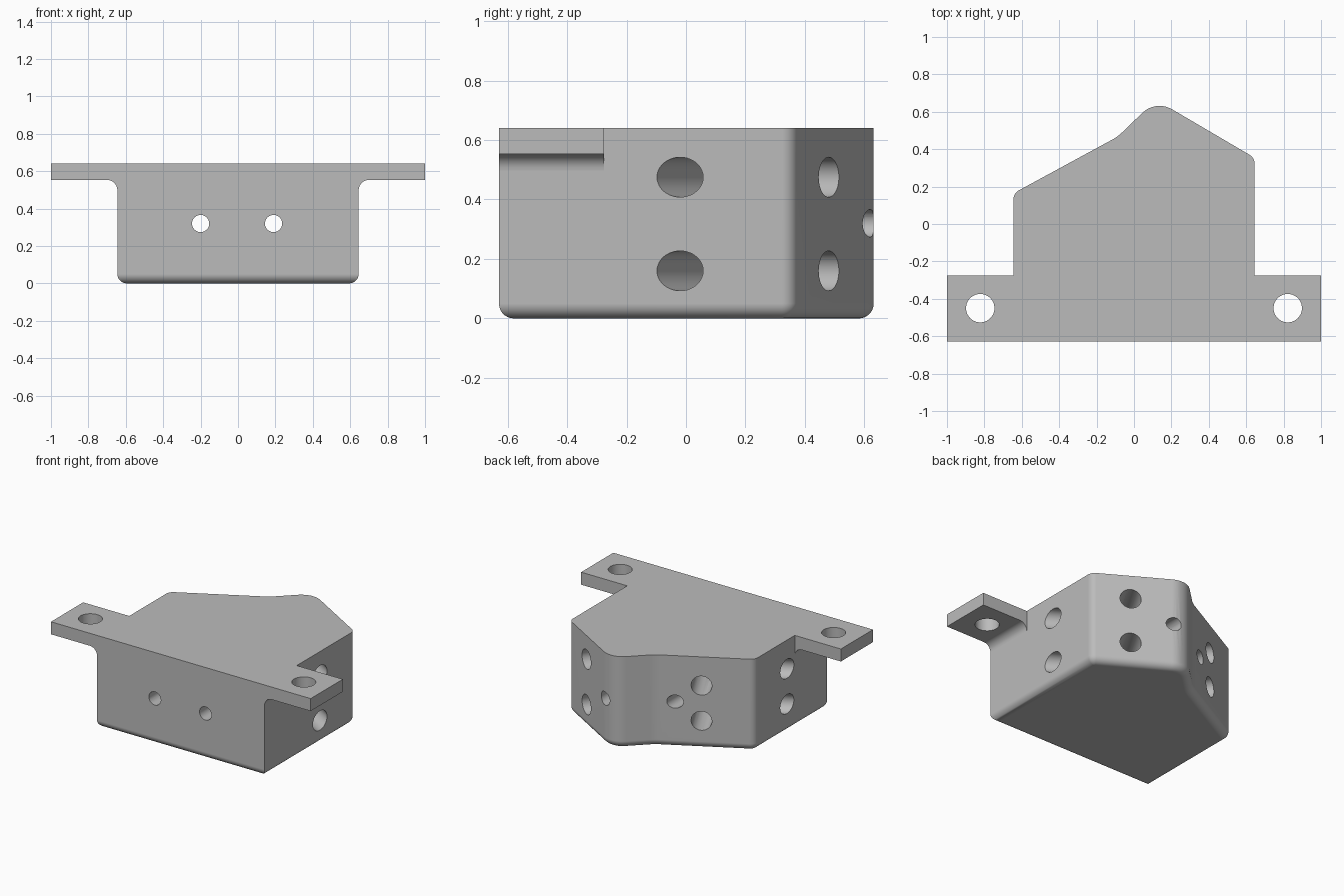
import bpy, bmesh, math
from mathutils import Vector, Matrix

cube = bpy.data.objects.get("Cube")
if cube:
    bpy.data.objects.remove(cube, do_unlink=True)

HEIGHT, FRONT, WALL, ROUND = 0.64, -0.629, 0.645, 0.05

grey = bpy.data.materials.new("plain grey")
grey.use_nodes = True
colour = (0.5, 0.5, 0.5, 1)
grey.diffuse_color = colour
grey.node_tree.nodes["Principled BSDF"].inputs["Base Color"].default_value = colour


def new_object(name, bm):
    bmesh.ops.recalc_face_normals(bm, faces=bm.faces)
    mesh = bpy.data.meshes.new(name)
    bm.to_mesh(mesh)
    bm.free()
    mesh.materials.append(grey)
    obj = bpy.data.objects.new(name, mesh)
    bpy.context.collection.objects.link(obj)
    return obj


def loft(rings):
    """Join equal rings of points into a capped solid."""
    bm = bmesh.new()
    loops = [[bm.verts.new(p) for p in ring] for ring in rings]
    for a, b in zip(loops, loops[1:]):
        for i in range(len(a)):
            j = (i + 1) % len(a)
            bm.faces.new((a[i], a[j], b[j], b[i]))
    bm.faces.new(loops[0])
    bm.faces.new(loops[-1])
    return bm


def rounded_outline(corners, steps=6):
    """Points and outward offset vectors of a counter-clockwise filleted outline."""
    out = []
    for i, (x, y, r) in enumerate(corners):
        p = Vector((x, y))
        before = (p - Vector(corners[i - 1][:2])).normalized()
        after = (Vector(corners[(i + 1) % len(corners)][:2]) - p).normalized()
        n1, n2 = (Vector((d.y, -d.x)) for d in (before, after))
        mitre = (n1 + n2) / (1 + n1.dot(n2))
        if r == 0:
            out.append((p, mitre))
            continue
        sign = 1 if before.cross(after) > 0 else -1
        centre = p - mitre * r * sign
        for k in range(steps + 1):
            n = n1.slerp(n2, k / steps)
            out.append((centre + n * r * sign, n))
    return out


def drill(holes):
    """Cut round holes given as (entry, direction, radius, depth)."""
    bm_list = []
    for entry, direction, radius, depth in holes:
        d = Vector(direction).normalized()
        start = Vector(entry) - d * 0.1
        length = depth + 0.1
        bm = bmesh.new()
        place = Matrix.Translation(start + d * length / 2) @ d.to_track_quat('Z', 'Y').to_matrix().to_4x4()
        bmesh.ops.create_cone(bm, cap_ends=True, segments=40, radius1=radius,
                              radius2=radius, depth=length, matrix=place)
        cutter = new_object("drill_cutter", bm)
        cutter.hide_render = True
        bm_list.append(cutter)
    return bm_list


def finish(obj, holes):
    cutters = drill(holes)
    for cutter in cutters:
        mod = obj.modifiers.new("hole", 'BOOLEAN')
        mod.operation, mod.solver, mod.object = 'DIFFERENCE', 'EXACT', cutter
    graph = bpy.context.evaluated_depsgraph_get()
    mesh = bpy.data.meshes.new_from_object(obj.evaluated_get(graph))
    obj.modifiers.clear()
    obj.data = mesh
    for cutter in cutters:
        bpy.data.objects.remove(cutter, do_unlink=True)
    bpy.ops.object.select_all(action='DESELECT')
    obj.select_set(True)
    bpy.context.view_layer.objects.active = obj
    bpy.ops.object.shade_smooth_by_angle(angle=math.radians(30))
    obj.modifiers.new("flat face normals", 'WEIGHTED_NORMAL').keep_sharp = True


# Block with an off-centre peak at the back and a rounded lower rim
outline = rounded_outline([
    (-WALL, FRONT, 0), (WALL, FRONT, 0), (WALL, 0.354, 0.055),
    (0.117, 0.664, 0.13), (-0.087, 0.467, 0.25), (-WALL, 0.164, 0.055)])
rings = []
for k in range(8):
    a = math.radians(90 * k / 7)
    inset, z = ROUND * (1 - math.sin(a)), ROUND * (1 - math.cos(a))
    rings.append([(*(p - m * inset), z) for p, m in outline])
rings.append([(*p, HEIGHT) for p, m in outline])
block = new_object("block", loft(rings))

# Angled socket pairs: one bore square to each back face, one parallel to it
holes = []
right_along, left_along = Vector((-0.862, 0.507, 0)), Vector((0.879, 0.477, 0))
for z in (0.16, 0.475):
    holes.append(((WALL, -0.02, z), right_along, 0.067, 0.49))
    holes.append(((0.43, 0.48, z), (-0.507, -0.862, 0), 0.067, 0.38))
for z in (0.195, 0.44):
    holes.append(((-WALL, -0.19, z), left_along, 0.066, 0.56))
    holes.append(((-0.347, 0.325, z), (0.477, -0.879, 0), 0.066, 0.4))
# Straight bores from front to back
for x in (-0.2, 0.19):
    holes.append(((x, FRONT, 0.32), (0, 1, 0), 0.046, 1.5))
finish(block, holes)

# Mounting ears with a filleted underside
for side, name in ((1, "left_mounting_ear"), (-1, "right_mounting_ear")):
    under, r = 0.553, 0.055
    profile = [(WALL, HEIGHT), (1, HEIGHT), (1, under)]
    for k in range(9):
        a = math.radians(90 + 90 * k / 8)
        profile.append((WALL + r + r * math.cos(a), under - r + r * math.sin(a)))
    ear = new_object(name, loft([[(side * x, y, z) for x, z in profile]
                                 for y in (FRONT, -0.275)]))
    finish(ear, [((side * 0.822, -0.45, HEIGHT), (0, 0, -1), 0.076, 0.3)])
